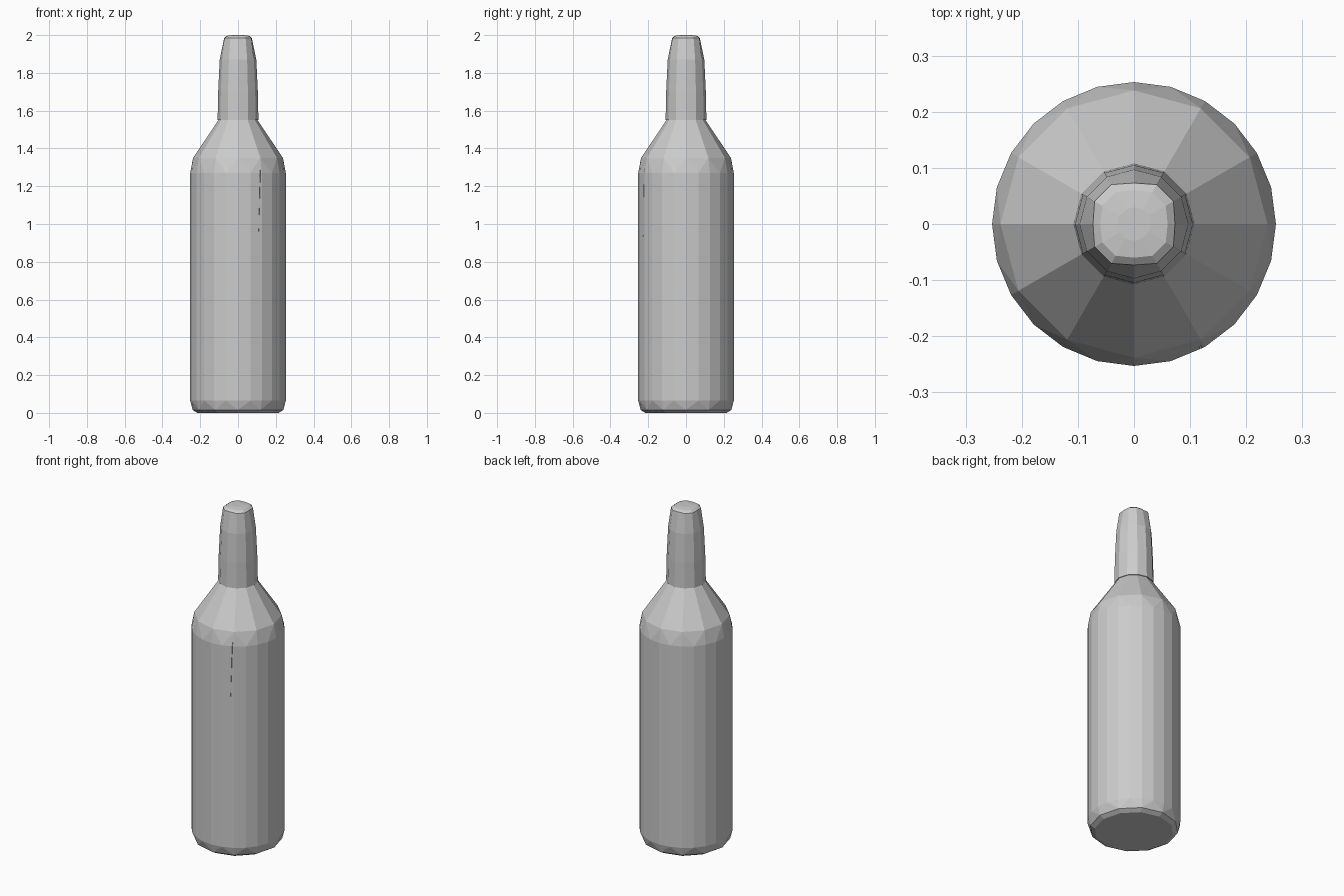
import bpy, bmesh
from math import sin, cos, tau

if "Cube" in bpy.data.objects:
    bpy.data.objects.remove(bpy.data.objects["Cube"])

grey = bpy.data.materials.new("plain grey")
grey.use_nodes = True
grey.diffuse_color = (0.6, 0.6, 0.6, 1)
grey.node_tree.nodes["Principled BSDF"].inputs["Base Color"].default_value = (0.6, 0.6, 0.6, 1)


def ring(bm, z, radius, sides, square=2):
    """Ring of vertices; square > 2 pushes it towards a rounded square."""
    verts = []
    for i in range(sides):
        c, s = cos(tau * i / sides), sin(tau * i / sides)
        r = radius / (abs(c) ** square + abs(s) ** square) ** (1 / square)
        verts.append(bm.verts.new((r * c, r * s, z)))
    return verts


def bridge(bm, low, high):
    """Quads between equal rings, fans of triangles where the count halves."""
    a, b = len(low), len(high)
    if a == b:
        for i in range(a):
            j = (i + 1) % a
            bm.faces.new((low[i], low[j], high[j], high[i]))
        return
    many, few = (low, high) if a > b else (high, low)
    for i in range(len(few)):
        j, k = (i + 1) % len(few), 2 * i
        mid, end = many[k + 1], many[(k + 2) % len(many)]
        bm.faces.new((few[i], many[k], mid))
        bm.faces.new((few[i], mid, few[j]))
        bm.faces.new((few[j], mid, end))


def loft(name, profile):
    bm = bmesh.new()
    rings = [ring(bm, *p) for p in profile]
    for low, high in zip(rings, rings[1:]):
        bridge(bm, low, high)
    bm.faces.new(rings[0][::-1])
    bm.faces.new(rings[-1])
    bmesh.ops.recalc_face_normals(bm, faces=bm.faces)
    mesh = bpy.data.meshes.new(name)
    bm.to_mesh(mesh)
    bm.free()
    mesh.materials.append(grey)
    obj = bpy.data.objects.new(name, mesh)
    bpy.context.collection.objects.link(obj)
    return obj


# Body with faceted base edge and sloping shoulder: height, radius, sides
body = loft("bottle_body", [
    (0, 0.215, 12), (0.015, 0.24, 12), (0.065, 0.253, 24),
    (1.27, 0.253, 24), (1.35, 0.238, 12), (1.555, 0.1, 12)])

# Neck, slightly wider than the shoulder opening, with a squarish mouth
loft("bottle_neck", [
    (1.55, 0.108, 12), (1.7, 0.105, 12), (1.87, 0.097, 12),
    (1.985, 0.073, 12, 3.5), (1.996, 0.06, 12, 3), (2, 0.03, 12)])

# Thin tapering crease down the front of the body
bm = bmesh.new()
top = [(0.113, -0.26, 1.3), (0.125, -0.26, 1.3), (0.119, -0.212, 1.3)]
tip = bm.verts.new((0.102, -0.235, 0.68))
corners = [bm.verts.new(p) for p in top]
bm.faces.new(corners)
for i in range(3):
    bm.faces.new((corners[i], corners[(i + 1) % 3], tip))
bmesh.ops.recalc_face_normals(bm, faces=bm.faces)
mesh = bpy.data.meshes.new("crease_cutter")
bm.to_mesh(mesh)
bm.free()
mesh.materials.append(grey)
cutter = bpy.data.objects.new("crease_cutter", mesh)
bpy.context.collection.objects.link(cutter)
cutter.hide_render = True
cutter.hide_viewport = True
cut = body.modifiers.new("crease", "BOOLEAN")
cut.operation = "DIFFERENCE"
cut.solver = "EXACT"
cut.object = cutter
